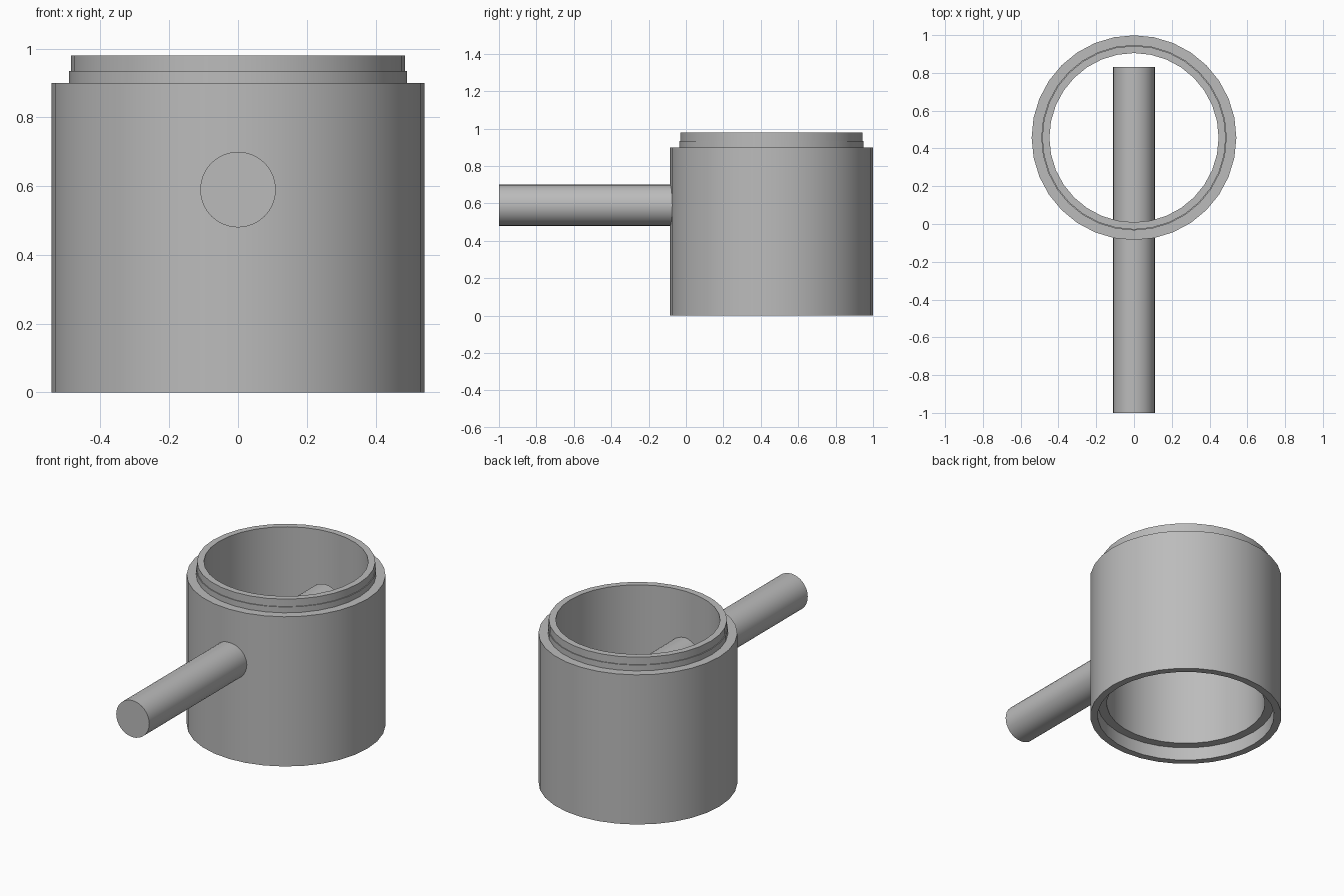
import bpy, bmesh, math
from mathutils import Matrix

cube = bpy.data.objects.get("Cube")
if cube:
    bpy.data.objects.remove(cube, do_unlink=True)

SIDES = 32
CENTRE_Y = 0.457

grey = bpy.data.materials.new("plain_grey")
grey.use_nodes = True
colour = (0.5, 0.5, 0.5, 1)
grey.diffuse_color = colour
grey.node_tree.nodes["Principled BSDF"].inputs["Base Color"].default_value = colour


def finish(name, bm):
    """Turn a bmesh into a smooth object with sharp rims."""
    bmesh.ops.recalc_face_normals(bm, faces=bm.faces)
    mesh = bpy.data.meshes.new(name)
    bm.to_mesh(mesh)
    bm.free()
    mesh.materials.append(grey)
    obj = bpy.data.objects.new(name, mesh)
    bpy.context.collection.objects.link(obj)
    bpy.ops.object.select_all(action='DESELECT')
    obj.select_set(True)
    bpy.context.view_layer.objects.active = obj
    bpy.ops.object.shade_smooth_by_angle(angle=math.radians(30))
    return obj


# Hollow collar: stepped neck on top, matching socket recess underneath
profile = [(0.542, 0), (0.542, 0.9), (0.491, 0.9), (0.491, 0.935),
           (0.486, 0.935), (0.486, 0.98), (0.448, 0.98),
           (0.448, 0.08), (0.5, 0.08), (0.5, 0)]
bm = bmesh.new()
verts = [bm.verts.new((r, 0, z)) for r, z in profile]
edges = [bm.edges.new((v, verts[i - 1])) for i, v in enumerate(verts)]
bmesh.ops.spin(bm, geom=verts + edges, cent=(0, 0, 0), axis=(0, 0, 1),
               angle=math.tau, steps=SIDES, use_merge=False)
bmesh.ops.remove_doubles(bm, verts=bm.verts, dist=0.0005)
bmesh.ops.translate(bm, verts=bm.verts, vec=(0, CENTRE_Y, 0))
finish("collar", bm)

# Round handle passing through the front wall into the collar
front, back = -1.0, 0.83
bm = bmesh.new()
bmesh.ops.create_cone(bm, cap_ends=True, segments=SIDES, radius1=0.11,
                      radius2=0.11, depth=back - front,
                      matrix=Matrix.Translation((0, (front + back) / 2, 0.59))
                      @ Matrix.Rotation(math.pi / 2, 4, 'X'))
finish("handle_rod", bm)
